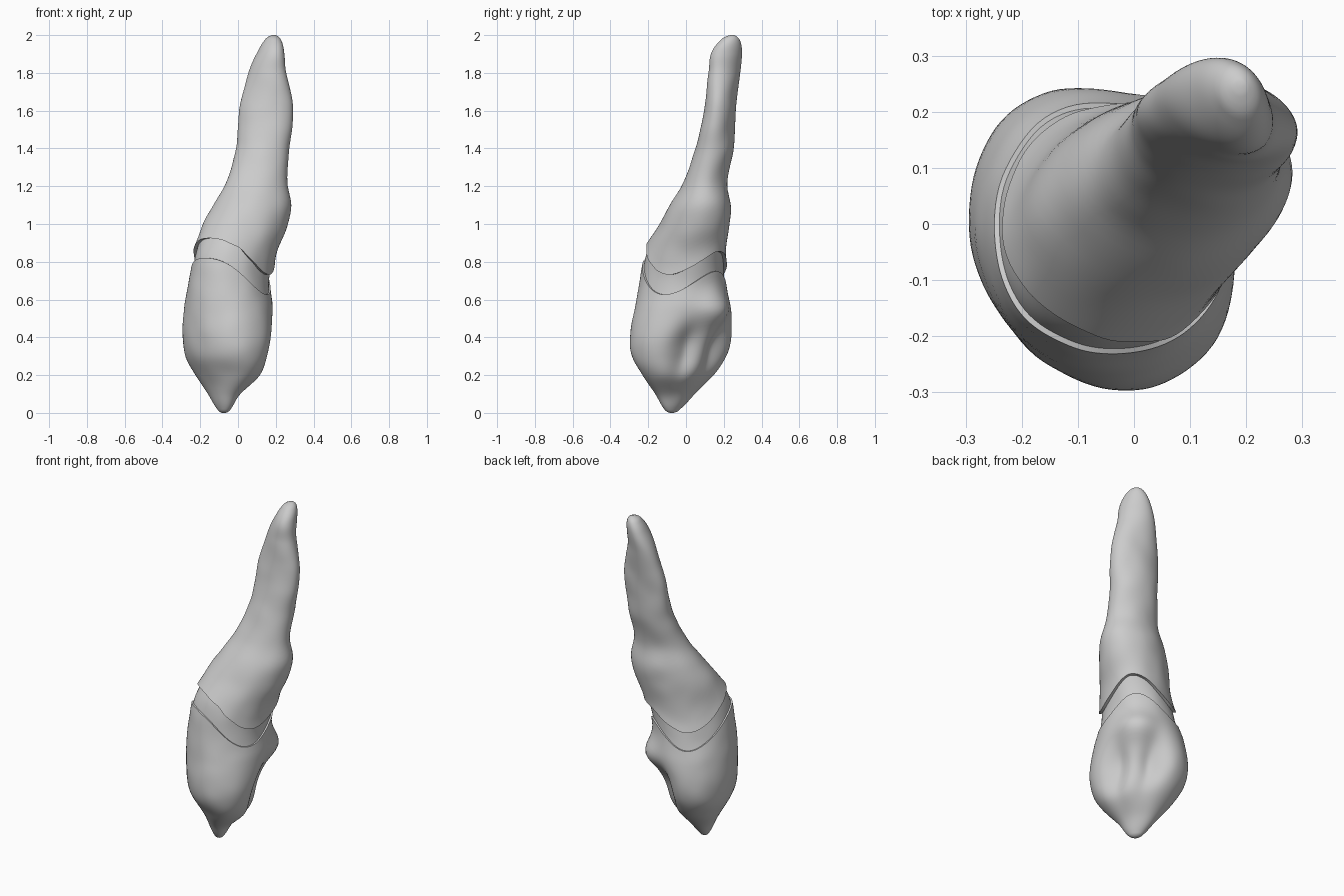
import bpy, bmesh, math
from mathutils import noise, Vector

if "Cube" in bpy.data.objects:
    bpy.data.objects.remove(bpy.data.objects["Cube"])

# Cross-sections: height, x min, x max, y min, y max, diagonal skew
SECTIONS = [
    (0.00, -0.085, -0.065, -0.085, -0.065, -0.3),
    (0.02, -0.110, -0.038, -0.115, -0.030, -0.35),
    (0.10, -0.158, 0.014, -0.163, 0.048, -0.35),
    (0.20, -0.226, 0.118, -0.230, 0.145, -0.3),
    (0.30, -0.278, 0.160, -0.286, 0.215, -0.24),
    (0.40, -0.294, 0.180, -0.296, 0.242, -0.18),
    (0.55, -0.284, 0.183, -0.272, 0.238, -0.06),
    (0.70, -0.260, 0.174, -0.245, 0.212, 0.08),
    (0.85, -0.230, 0.205, -0.217, 0.210, 0.18),
    (1.00, -0.185, 0.265, -0.140, 0.230, 0.17),
    (1.10, -0.130, 0.281, -0.085, 0.236, 0.1),
    (1.22, -0.064, 0.260, -0.015, 0.219, 0.02),
    (1.40, -0.012, 0.274, 0.050, 0.253, -0.12),
    (1.62, 0.010, 0.293, 0.100, 0.265, -0.22),
    (1.80, 0.055, 0.257, 0.118, 0.285, -0.3),
    (1.90, 0.098, 0.245, 0.132, 0.296, -0.3),
    (1.97, 0.138, 0.230, 0.180, 0.287, -0.2),
    (2.00, 0.180, 0.200, 0.235, 0.255, 0.0),
]
N = 96


def section(z):
    """Smooth (Hermite) interpolation of the section table."""
    i = 0
    while i < len(SECTIONS) - 2 and z > SECTIONS[i + 1][0]:
        i += 1
    p, q = SECTIONS[i], SECTIONS[i + 1]
    o, r = SECTIONS[max(i - 1, 0)], SECTIONS[min(i + 2, len(SECTIONS) - 1)]
    h = q[0] - p[0]
    t = min(max((z - p[0]) / h, 0), 1)
    out = []
    for k in range(1, 6):
        m0 = (q[k] - o[k]) / (q[0] - o[0]) * h
        m1 = (r[k] - p[k]) / (r[0] - p[0]) * h
        if i == 0:
            m0 = 2.2 * (q[k] - p[k])
        if i == len(SECTIONS) - 2:
            m1 = 2.2 * (q[k] - p[k])
        out.append((2*t**3 - 3*t*t + 1) * p[k] + (t**3 - 2*t*t + t) * m0
                   + (3*t*t - 2*t**3) * q[k] + (t**3 - t*t) * m1)
    return out


def bell(v, centre, width):
    return math.exp(-((v - centre) / width) ** 2)


def surface(t, z, offset):
    """Point on the tooth; angle t is measured from the inner (+x +y) side."""
    x0, x1, y0, y1, skew = section(z)
    a, b = (x1 - x0) / 2, (y1 - y0) / 2
    g = t + math.pi / 4
    dx, dy = a * math.cos(g), b * math.sin(g + math.asin(skew))
    # two hollows with a ridge between them on the inner face of the crown
    depth = bell(z, 0.34, 0.15)
    hollow = 0.28 * (bell(t, 0.42, 0.32) + bell(t, -0.42, 0.32)) + 0.06 * bell(t, 0, 0.3)
    # rounded swelling above the hollows
    k = 1 - depth * hollow + 0.22 * bell(z, 0.54, 0.09) * bell(t, 0, 0.45)
    k += offset / max((a + b) / 2, 0.05)
    p = Vector(((x0 + x1) / 2 + dx * k, (y0 + y1) / 2 + dy * k, z))
    bump = 0.004 * noise.noise(p * 9) * min(1, (a + b) / 0.2)
    p.x += bump * math.cos(g)
    p.y += bump * math.sin(g)
    return p


def crown_edge(t):
    """Wavy height of the gum line around the tooth."""
    return (0.7175 - 0.0575 * math.cos(t) + 0.0675 * math.cos(2 * t)
            + 0.0225 * math.cos(3 * t))


def root_edge(t):
    return crown_edge(t) + 0.105 + 0.006 * noise.noise(Vector((3 * math.cos(t), 3 * math.sin(t), 0)))


def loft(name, low, high, rows, offset, ease, tip=None, rim=None):
    """Stack rings from low to high; tip is closed, rim is turned inward."""
    steps = [(ease(j / rows), 0.0) for j in range(rows + 1)]
    if rim == "low":
        steps.insert(0, (0.0, -0.03))
    elif rim == "high":
        steps.append((1.0, -0.03))
    bm = bmesh.new()
    rings = []
    for s, inset in steps:
        ring = []
        for i in range(N):
            t = 2 * math.pi * i / N
            t = t - 2 * math.pi if t > math.pi else t
            z = low(t) + (high(t) - low(t)) * s
            ring.append(bm.verts.new(surface(t, z, offset(z - low(t)) + inset)))
        rings.append(ring)
    for r0, r1 in zip(rings, rings[1:]):
        for i in range(N):
            k = (i + 1) % N
            bm.faces.new((r0[i], r0[k], r1[k], r1[i]))
    if tip:
        ring = rings[0] if tip == "low" else rings[-1]
        c = bm.verts.new(sum((v.co for v in ring), Vector()) / N)
        for i in range(N):
            tri = (ring[i], ring[(i + 1) % N], c)
            bm.faces.new(tri[::-1] if tip == "low" else tri)
    me = bpy.data.meshes.new(name)
    bm.to_mesh(me)
    bm.free()
    ob = bpy.data.objects.new(name, me)
    bpy.context.collection.objects.link(ob)
    me.materials.append(enamel)
    bpy.ops.object.select_all(action='DESELECT')
    ob.select_set(True)
    bpy.context.view_layer.objects.active = ob
    bpy.ops.object.shade_smooth_by_angle(angle=math.radians(45))


enamel = bpy.data.materials.new("light_grey")
enamel.diffuse_color = (0.6, 0.6, 0.6, 1)
enamel.use_nodes = True
enamel.node_tree.nodes["Principled BSDF"].inputs["Base Color"].default_value = enamel.diffuse_color

# Crown, rows packed towards the tip
loft("crown", lambda t: 0.0, crown_edge, 44, lambda lo: 0.0,
     lambda s: s ** 1.5, tip="low", rim="high")
# Neck band, slightly inset and tucked into both neighbours
loft("neck", lambda t: crown_edge(t) - 0.02, lambda t: root_edge(t) + 0.02, 8,
     lambda lo: -0.009, lambda s: s)
# Root with a thin flared lip
loft("root", root_edge, lambda t: 2.0, 64, lambda lo: 0.009 * math.exp(-lo / 0.05),
     lambda s: 1 - (1 - s) ** 1.5, tip="high", rim="low")
